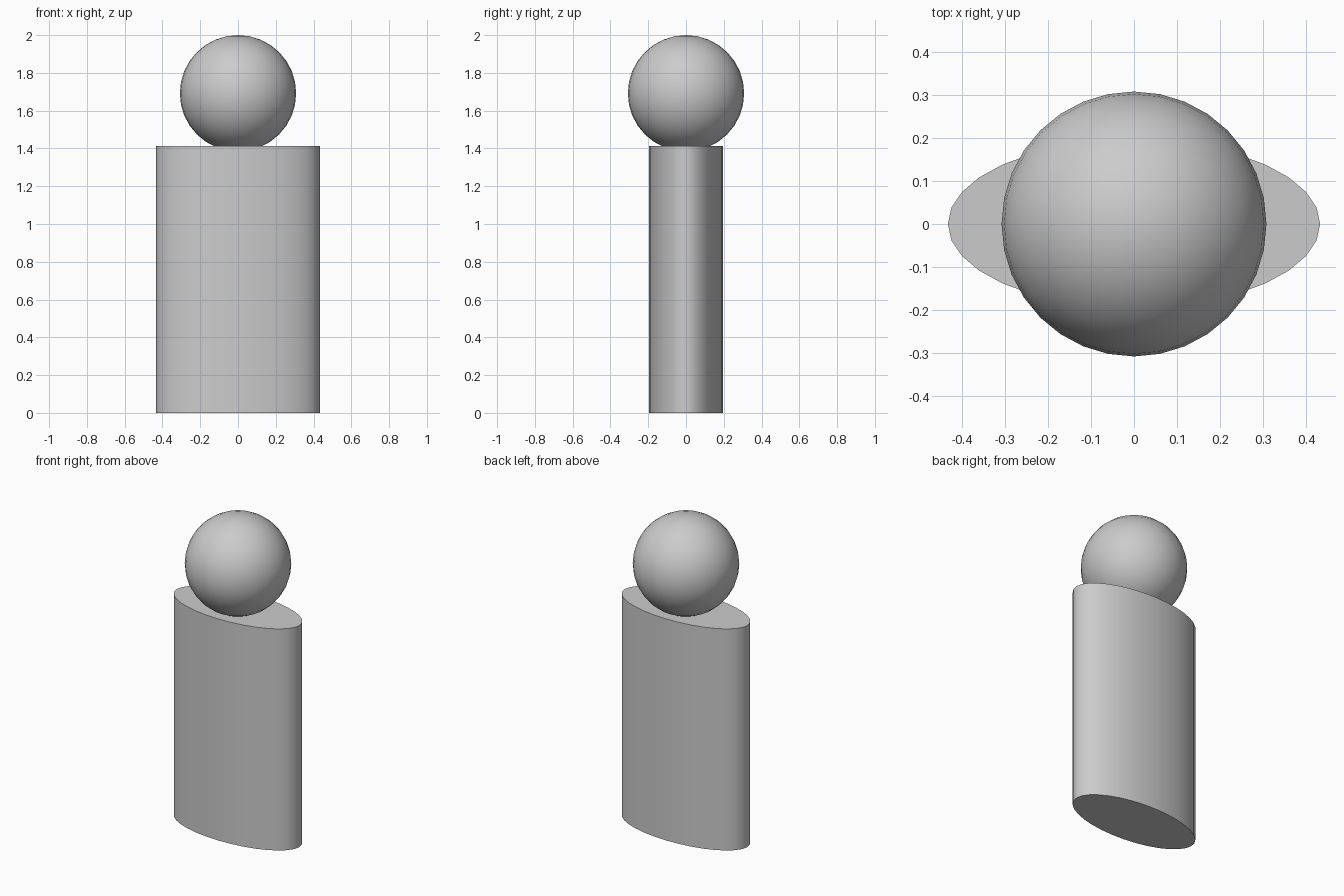
import bpy, math

if "Cube" in bpy.data.objects:
    bpy.data.objects.remove(bpy.data.objects["Cube"])

def finish(name):
    ob = bpy.context.object
    ob.name = name
    bpy.ops.object.transform_apply(location=False, rotation=False, scale=True)
    bpy.ops.object.shade_smooth_by_angle(angle=math.radians(40))
    return ob

# Elliptical column body
HEIGHT = 1.412
bpy.ops.mesh.primitive_cylinder_add(vertices=32, radius=1, depth=HEIGHT,
                                    location=(0, 0, HEIGHT / 2))
bpy.context.object.scale = (0.433, 0.195, 1)
finish("body")

# Round head, sunk slightly into the top of the body
R = 0.308
bpy.ops.mesh.primitive_uv_sphere_add(segments=32, ring_count=16, radius=R,
                                     location=(0, 0, 2 - R))
finish("head")
